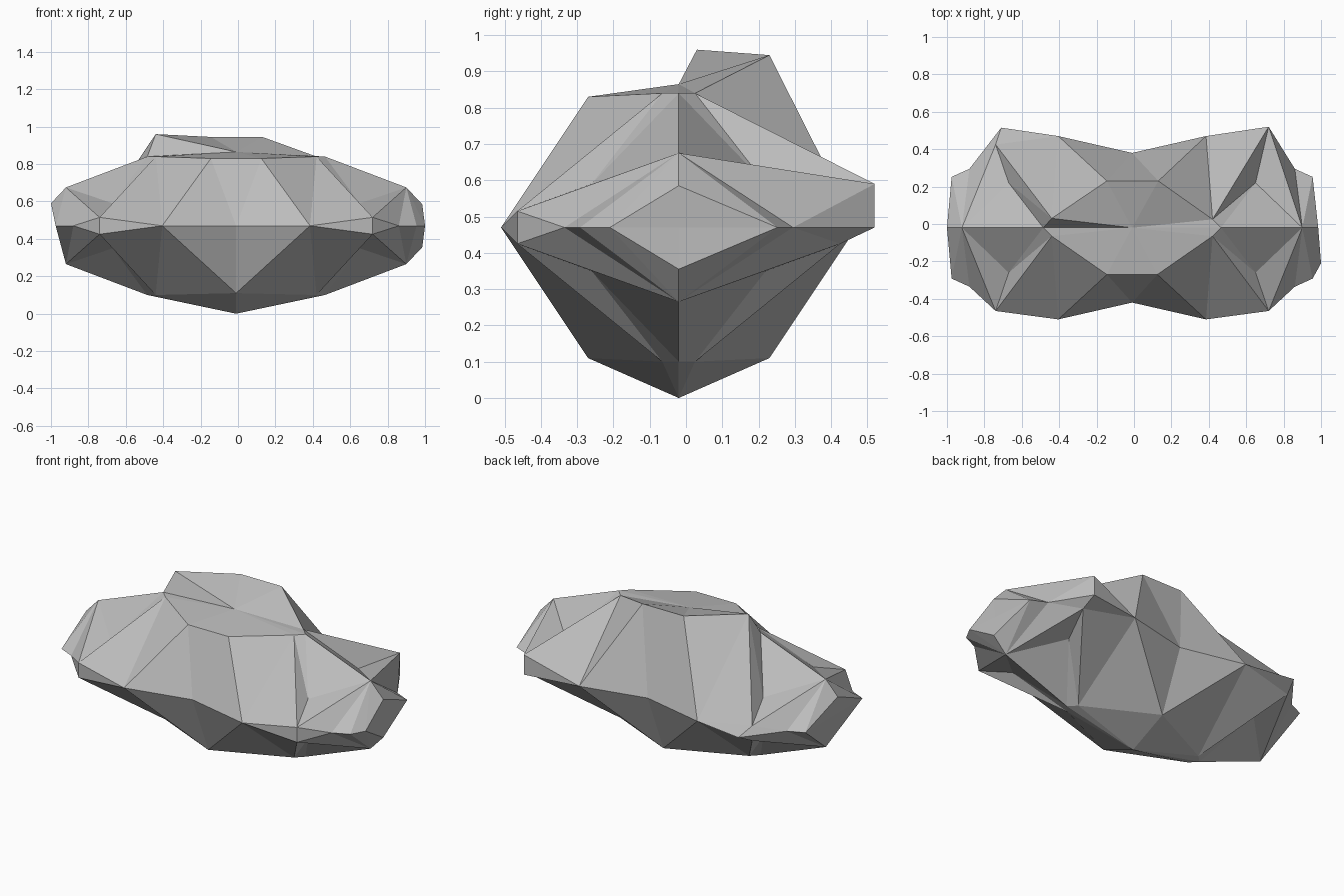
import bpy, bmesh
from mathutils import Vector

cube = bpy.data.objects.get("Cube")
if cube:
    bpy.data.objects.remove(cube)

# One octant of the boulder, as offsets from its middle
CENTRE = Vector((-0.01, -0.02, 0.47))
OCTANT = {
    "pole": (0, 0, 0.395), "brow_mid": (0, 0.25, 0.36), "brow": (0.135, 0.25, 0.36),
    "waist": (0, 0.40, 0), "bulge": (0.395, 0.49, 0),
    "shoulder": (0.43, 0.045, 0.37), "ridge": (0.475, 0, 0.37),
    "corner": (0.73, 0.445, 0.045), "corner_mid": (0.73, 0.445, 0),
    "valley": (0.66, 0.24, 0.12), "peak": (0.91, 0, 0.205),
    "notch": (0.87, 0.315, 0), "rim": (0.965, 0.272, 0), "lip": (0.965, 0.272, 0),
    "tip": (0.995, 0, 0.115), "cap": (0.99, 0, 0),
}
FACES = [
    "pole brow_mid brow", "pole brow shoulder", "pole shoulder ridge",
    "brow_mid waist brow", "brow waist bulge", "brow bulge shoulder",
    "shoulder bulge corner", "bulge corner_mid corner",
    "shoulder corner valley", "shoulder valley ridge", "ridge valley peak",
    "valley corner peak", "corner notch peak", "corner corner_mid notch",
    "peak notch rim", "peak rim lip", "peak lip tip", "tip lip cap",
]
# Chipped and raised points that break the symmetry (name, side signs)
CHIPS = {
    ("pole", 0, 0, -1): (-0.01, -0.02, 0),
    ("brow_mid", 0, 1, 1): (-0.01, 0.23, 0.945),
    ("brow", 1, 1, 1): (0.13, 0.23, 0.945),
    ("brow", -1, 1, 1): (-0.145, 0.23, 0.945),
    ("shoulder", -1, 1, 1): (-0.44, 0.03, 0.96),
    ("corner", 1, 1, 1): (0.72, 0.52, 0.59),
    ("corner_mid", 1, 1, 0): (0.72, 0.52, 0.47),
    ("corner_mid", -1, 1, 0): (-0.71, 0.515, 0.47),
    ("lip", 1, -1, 0): (1.0, -0.21, 0.47),
    ("tip", -1, 0, 1): (-1.0, -0.02, 0.59),
    ("tip", -1, 0, -1): (-0.952, -0.02, 0.39),
    ("cap", -1, 0, 0): (-0.975, -0.02, 0.47),
}

bm = bmesh.new()
verts = {}


def point(name, signs):
    """Mirror an octant point into the given octant, sharing seam points."""
    if name == "brow" and signs[2] < 0:
        name = "brow_mid"
    if name == "lip" and signs[:2] != (1, -1):
        name = "rim"
    offset = OCTANT[name]
    key = (name, *(s if o else 0 for s, o in zip(signs, offset)))
    if key not in verts:
        mirrored = CENTRE + Vector([s * o for s, o in zip(signs, offset)])
        verts[key] = bm.verts.new(CHIPS.get(key, mirrored))
    return verts[key]


for sx in (-1, 1):
    for sy in (-1, 1):
        for sz in (-1, 1):
            for names in FACES:
                corners = [point(n, (sx, sy, sz)) for n in names.split()]
                if len(set(corners)) == 3:
                    bm.faces.new(corners)
bmesh.ops.recalc_face_normals(bm, faces=bm.faces)

mesh = bpy.data.meshes.new("boulder")
bm.to_mesh(mesh)
bm.free()
boulder = bpy.data.objects.new("boulder", mesh)
bpy.context.collection.objects.link(boulder)

# Plain grey stone
stone = bpy.data.materials.new("stone grey")
stone.use_nodes = True
colour = (0.5, 0.5, 0.5, 1)
stone.diffuse_color = colour
stone.node_tree.nodes["Principled BSDF"].inputs["Base Color"].default_value = colour
mesh.materials.append(stone)
